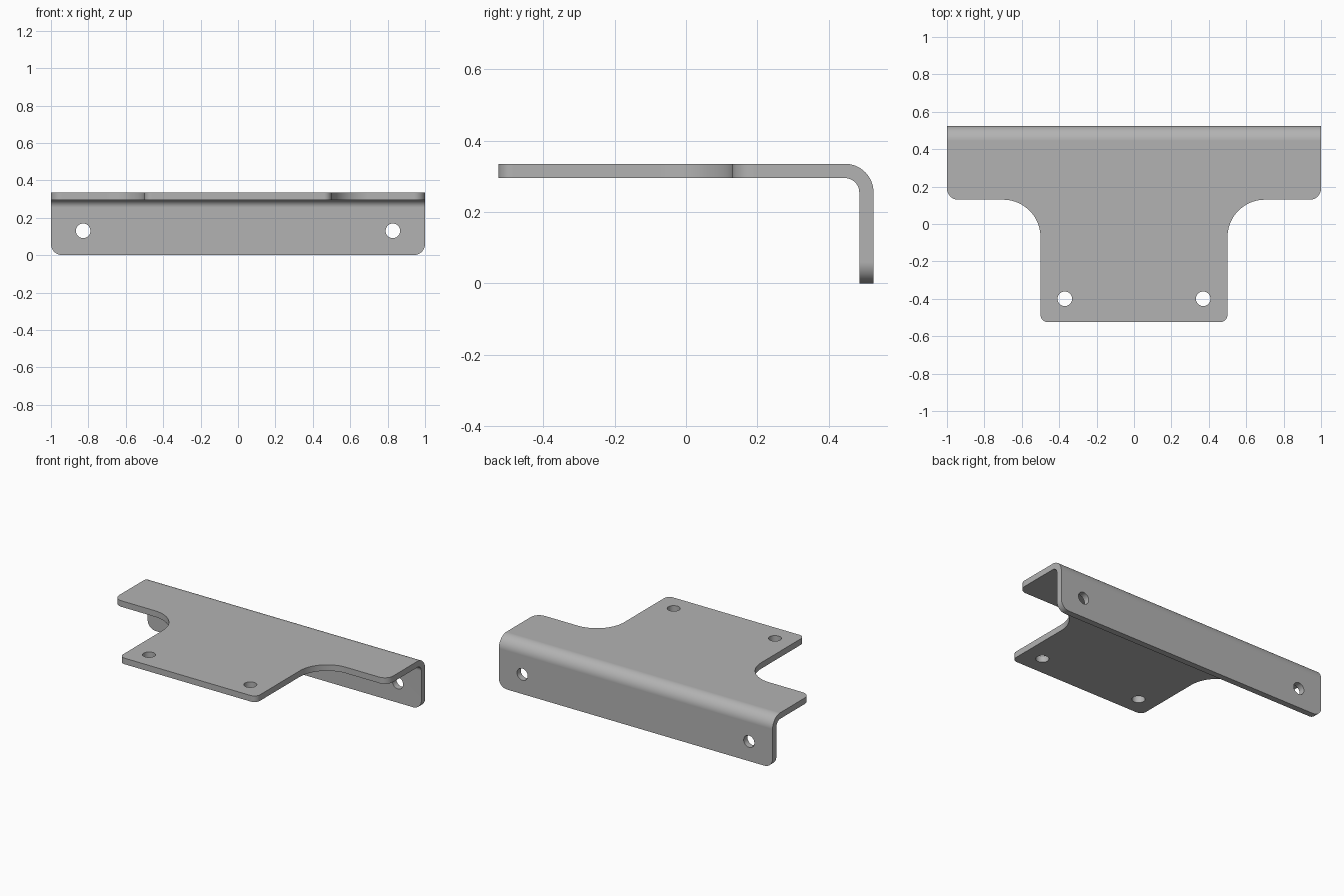
import bpy, bmesh
from math import cos, sin, pi
from mathutils import Vector

if "Cube" in bpy.data.objects:
    bpy.data.objects.remove(bpy.data.objects["Cube"], do_unlink=True)

THICK, BACK, TOP, BEND = 0.04, 0.525, 0.335, 0.08
FLAT_Y, BEND_Z = BACK - BEND, TOP - BEND     # where the bend starts and ends


def arc(cx, cy, r, start, end, steps=12):
    """Points on an arc, angles in quarter turns."""
    angles = [(start + (end - start) * i / steps) * pi / 2 for i in range(steps + 1)]
    return [(cx + r * cos(a), cy + r * sin(a)) for a in angles]


def symmetric(half):
    """Complete a half outline with its mirror image."""
    return half + [(-x, y) for x, y in reversed(half)]


# Plate outline: rounded ears, concave fillets and a narrower tongue
plate = symmetric([(1, FLAT_Y)] + arc(0.94, 0.19, 0.06, 0, -1)
                  + arc(0.70, -0.07, 0.2, 1, 2, 20)
                  + arc(0.46, -BACK + 0.04, 0.04, 0, -1))
# Hanging flange with rounded lower corners
flange = symmetric([(1, BEND_Z)] + arc(0.94, 0.06, 0.06, 0, -1))

bm = bmesh.new()
bm.faces.new([bm.verts.new((x, y, TOP)) for x, y in reversed(plate)])
bm.faces.new([bm.verts.new((x, BACK, z)) for x, z in reversed(flange)])

# Bend strip between the two
rows = [[bm.verts.new((x, y, z)) for x in (-1, 1)]
        for y, z in arc(FLAT_Y, BEND_Z, BEND, 1, 0, 16)]
for a, b in zip(rows, rows[1:]):
    bm.faces.new((a[0], a[1], b[1], b[0]))
bmesh.ops.remove_doubles(bm, verts=bm.verts, dist=0.0005)
bmesh.ops.recalc_face_normals(bm, faces=bm.faces)
bm.normal_update()
if max(bm.faces, key=lambda f: f.calc_area()).normal.z < 0:
    bmesh.ops.reverse_faces(bm, faces=bm.faces)

mesh = bpy.data.meshes.new("bracket")
bm.to_mesh(mesh)
bm.free()
bracket = bpy.data.objects.new("bracket", mesh)
bpy.context.collection.objects.link(bracket)

# Sheet thickness, inward from the outer skin
solid = bracket.modifiers.new("thickness", "SOLIDIFY")
solid.thickness, solid.offset, solid.use_even_offset = THICK, -1, True

# Screw holes
cutters = []
for side in (-1, 1):
    for place, turn in (((0.37 * side, -0.4, TOP), 0), ((0.828 * side, BACK, 0.13), pi / 2)):
        bpy.ops.mesh.primitive_cylinder_add(vertices=40, radius=0.039, depth=0.2,
                                            location=place, rotation=(turn, 0, 0))
        cutter = bpy.context.object
        cutter.name = "hole_cutter"
        cutter.hide_render = True
        cutters.append(cutter)
        cut = bracket.modifiers.new("hole", "BOOLEAN")
        cut.operation, cut.solver, cut.object = "DIFFERENCE", "EXACT", cutter

bpy.ops.object.select_all(action="DESELECT")
bracket.select_set(True)
bpy.context.view_layer.objects.active = bracket
for name in [m.name for m in bracket.modifiers]:
    bpy.ops.object.modifier_apply(modifier=name)
for cutter in cutters:
    bpy.data.objects.remove(cutter, do_unlink=True)

# Plain grey metal
grey = bpy.data.materials.new("grey metal")
grey.use_nodes = True
colour = (0.45, 0.45, 0.45, 1)
grey.diffuse_color = colour
grey.node_tree.nodes["Principled BSDF"].inputs["Base Color"].default_value = colour
bracket.data.materials.clear()
bracket.data.materials.append(grey)

# Smooth bends and rounds, crisp sheet edges
bpy.ops.object.shade_smooth_by_angle(angle=pi / 6)
weighted = bracket.modifiers.new("weighted normals", "WEIGHTED_NORMAL")
weighted.keep_sharp = True
